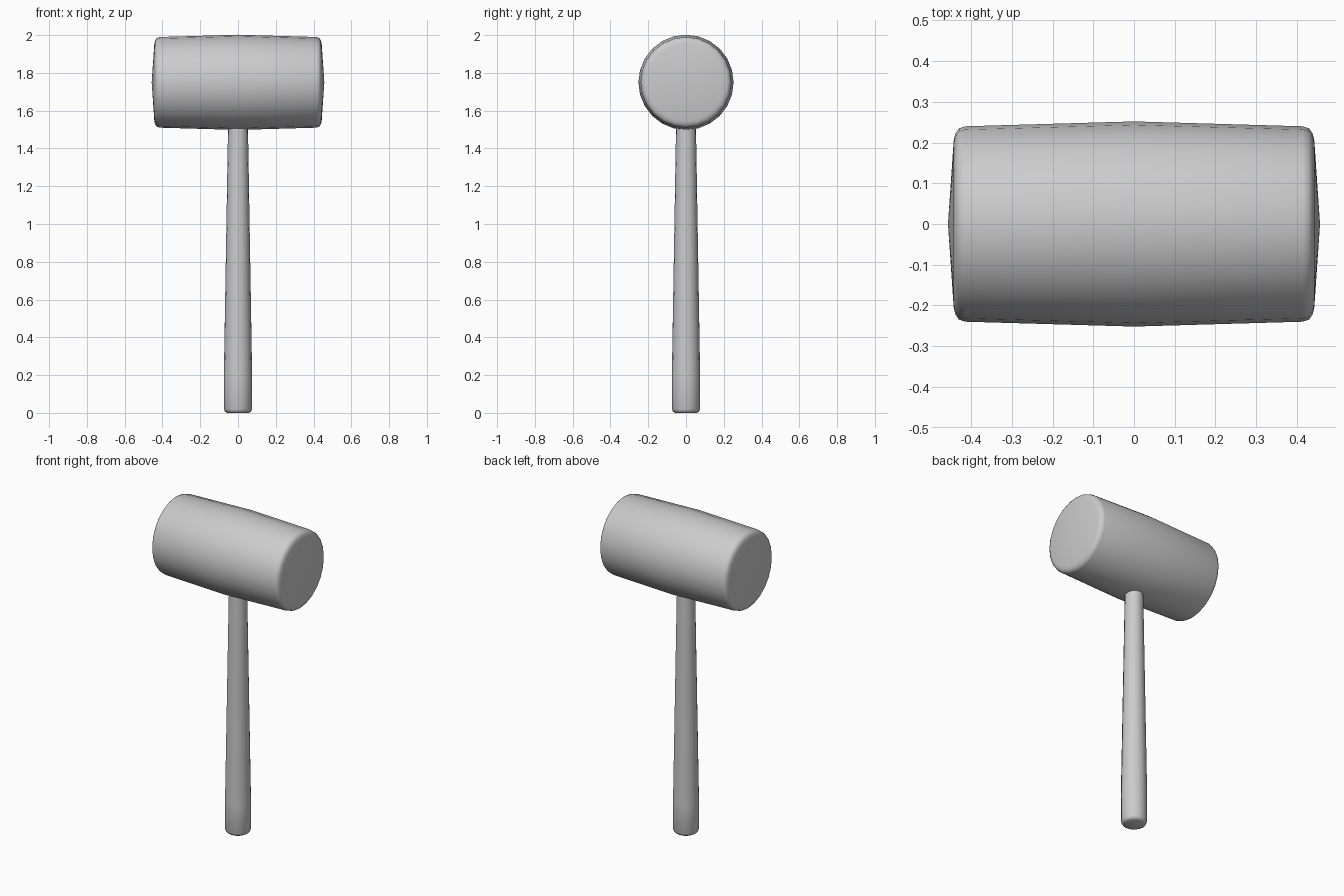
import bpy, bmesh, math
from mathutils import Matrix

if "Cube" in bpy.data.objects:
    bpy.data.objects.remove(bpy.data.objects["Cube"])


def lathe(name, profile, sides, matrix=Matrix()):
    """Revolve (radius, height) points around z; zero radius makes a pole."""
    bm = bmesh.new()
    rings = []
    for r, h in profile:
        if r == 0:
            rings.append([bm.verts.new((0, 0, h))] * sides)
        else:
            rings.append([bm.verts.new((r * math.cos(2 * math.pi * i / sides),
                                        r * math.sin(2 * math.pi * i / sides), h))
                          for i in range(sides)])
    for low, high in zip(rings, rings[1:]):
        for i in range(sides):
            j = (i + 1) % sides
            quad = [low[i], low[j], high[j], high[i]]
            bm.faces.new(list(dict.fromkeys(quad)))
    bmesh.ops.transform(bm, matrix=matrix, verts=bm.verts)
    bmesh.ops.recalc_face_normals(bm, faces=bm.faces)
    mesh = bpy.data.meshes.new(name)
    bm.to_mesh(mesh)
    bm.free()
    obj = bpy.data.objects.new(name, mesh)
    bpy.context.collection.objects.link(obj)
    bpy.ops.object.select_all(action='DESELECT')
    obj.select_set(True)
    bpy.context.view_layer.objects.active = obj
    bpy.ops.object.shade_smooth_by_angle(angle=math.radians(40))
    return obj


# Barrel-shaped head: half profile mirrored about its widest ring
half = [(0, 0.457), (0.205, 0.443), (0.222, 0.439), (0.235, 0.43), (0.24, 0.415)]
head_profile = [(r, -h) for r, h in half] + [(0.252, 0)] + half[::-1]
head_matrix = Matrix.Translation((0, 0, 1.75)) @ Matrix.Rotation(math.pi / 2, 4, 'Y')
lathe("mallet_head", head_profile, 24, head_matrix)

# Tapered handle with a rounded foot, ending inside the head
handle_profile = [(0, 0), (0.058, 0), (0.068, 0.006), (0.074, 0.02), (0.075, 0.19),
                  (0.053, 1.5), (0.053, 1.6), (0, 1.6)]
lathe("handle", handle_profile, 16)
